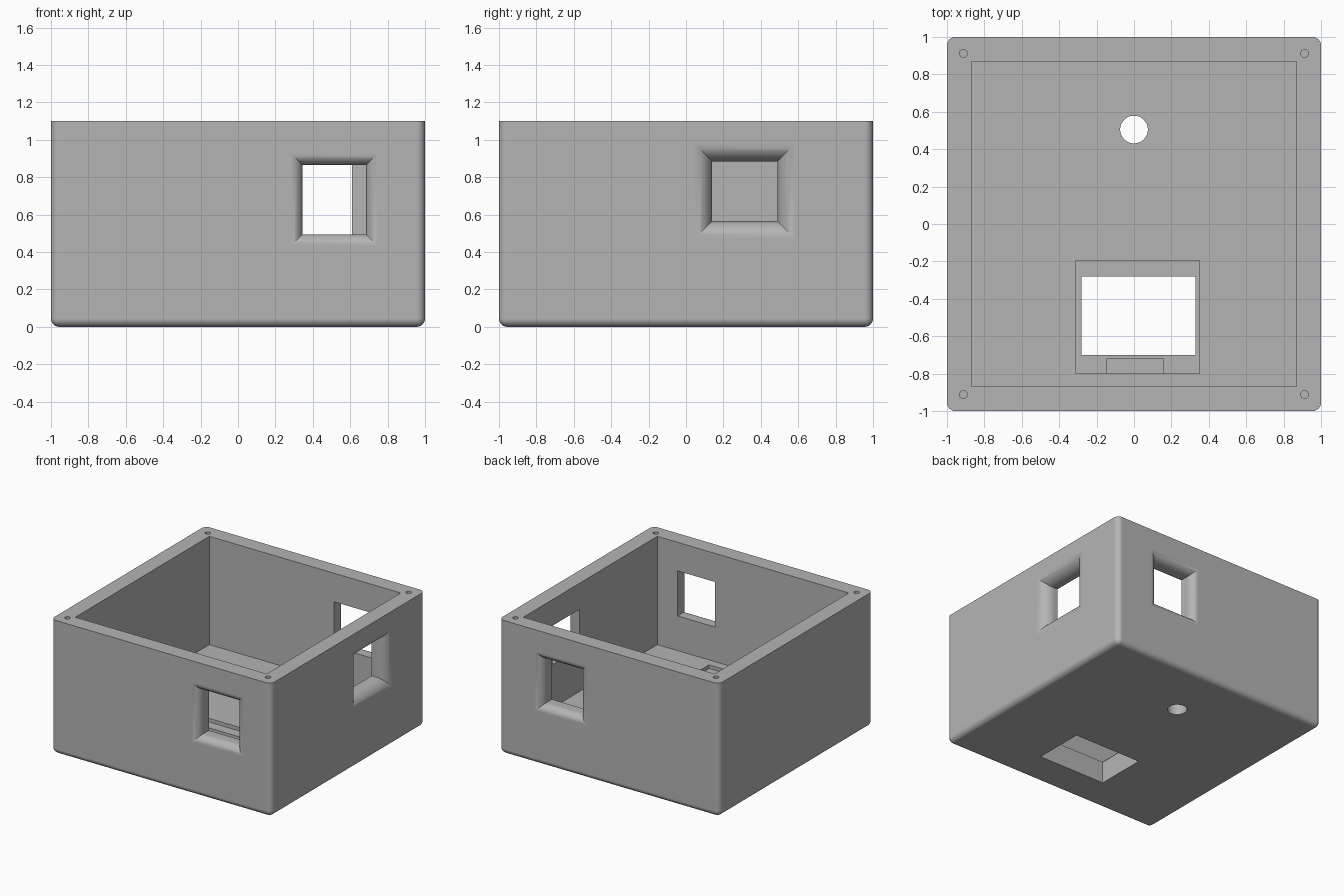
import bpy, bmesh, math
from mathutils import Vector

if "Cube" in bpy.data.objects:
    bpy.data.objects.remove(bpy.data.objects["Cube"], do_unlink=True)

HEIGHT, INNER, FLOOR, LEDGE = 1.1, 0.87, 0.21, 0.18

grey = bpy.data.materials.new("plain grey")
grey.use_nodes = True
grey.diffuse_color = (0.46, 0.46, 0.46, 1)
grey.node_tree.nodes["Principled BSDF"].inputs["Base Color"].default_value = (0.46, 0.46, 0.46, 1)


def make_object(name, bm):
    bmesh.ops.recalc_face_normals(bm, faces=bm.faces)
    mesh = bpy.data.meshes.new(name)
    bm.to_mesh(mesh)
    bm.free()
    mesh.materials.append(grey)
    obj = bpy.data.objects.new(name, mesh)
    bpy.context.collection.objects.link(obj)
    return obj


def block(name, x0, x1, y0, y1, z0, z1, radius=0):
    """Box from its limits; a radius rounds all edges but the top ones."""
    bm = bmesh.new()
    bmesh.ops.create_cube(bm, size=1)
    for v in bm.verts:
        v.co = (x1 if v.co.x > 0 else x0, y1 if v.co.y > 0 else y0, z1 if v.co.z > 0 else z0)
    if radius:
        edges = [e for e in bm.edges if any(v.co.z < z1 for v in e.verts)]
        bmesh.ops.bevel(bm, geom=edges, offset=radius, segments=6, profile=0.5, affect='EDGES')
    return make_object(name, bm)


def rod(name, x, y, z0, z1, radius, sides):
    bm = bmesh.new()
    bmesh.ops.create_cone(bm, cap_ends=True, segments=sides, radius1=radius,
                          radius2=radius, depth=z1 - z0)
    bmesh.ops.translate(bm, verts=bm.verts, vec=(x, y, (z0 + z1) / 2))
    return make_object(name, bm)


def flared_window(name, u0, u1, z0, z1, radius, place):
    """Straight opening whose outer rim opens in a quarter round."""
    rings = [(0, 0.8)]
    steps = 10
    for i in range(steps + 1):
        a = math.pi / 2 * i / steps
        rings.append((radius * (1 - math.cos(a)), 1.0005 - radius + radius * math.sin(a)))
    rings.append((radius, 1.1))
    bm = bmesh.new()
    loops = []
    for grow, depth in rings:
        corners = ((u0 - grow, z0 - grow), (u1 + grow, z0 - grow),
                   (u1 + grow, z1 + grow), (u0 - grow, z1 + grow))
        loops.append([bm.verts.new(place(u, z, depth)) for u, z in corners])
    for a, b in zip(loops, loops[1:]):
        for i in range(4):
            j = (i + 1) % 4
            bm.faces.new((a[i], a[j], b[j], b[i]))
    bm.faces.new(loops[0])
    bm.faces.new(loops[-1])
    return make_object(name, bm)


# Outer shell
case = block("open_case", -1, 1, -1, 1, 0, HEIGHT, 0.045)

# Cavity, display recess, display opening and connector pocket
cutters = [
    block("cavity", -INNER, INNER, -INNER, INNER, FLOOR, HEIGHT + 0.2),
    block("display_recess", -0.31, 0.35, -0.8, -0.195, LEDGE, FLOOR + 0.1),
    block("display_opening", -0.28, 0.33, -0.7, -0.28, -0.1, FLOOR + 0.1),
    block("connector_pocket", -0.145, 0.155, -0.8, -0.72, 0.1, FLOOR + 0.1),
    rod("floor_hole", 0, 0.505, -0.1, FLOOR + 0.1, 0.074, 48),
]

# Screw holes in the rim corners
for sx in (-1, 1):
    for sy in (-1, 1):
        cutters.append(rod("screw_hole", 0.912 * sx, 0.912 * sy, HEIGHT - 0.3, HEIGHT + 0.1, 0.021, 24))

# Side windows
cutters += [
    flared_window("front_window", 0.345, 0.685, 0.495, 0.865, 0.065, lambda u, z, d: Vector((u, -d, z))),
    flared_window("back_window", 0.265, 0.61, 0.495, 0.865, 0.065, lambda u, z, d: Vector((u, d, z))),
    flared_window("side_window", 0.14, 0.49, 0.565, 0.885, 0.1, lambda u, z, d: Vector((d, u, z))),
]

# Cut everything out of the shell
bpy.ops.object.select_all(action='DESELECT')
bpy.context.view_layer.objects.active = case
case.select_set(True)
for cutter in cutters:
    cutter.hide_render = True
    mod = case.modifiers.new("cut", 'BOOLEAN')
    mod.operation = 'DIFFERENCE'
    mod.solver = 'EXACT'
    mod.object = cutter
    bpy.ops.object.modifier_apply(modifier=mod.name)
    bpy.data.objects.remove(cutter, do_unlink=True)

# Smooth the rounded edges, keep flat walls flat
bpy.ops.object.shade_smooth_by_angle(angle=math.radians(30))
weighted = case.modifiers.new("weighted_normals", 'WEIGHTED_NORMAL')
weighted.keep_sharp = True
